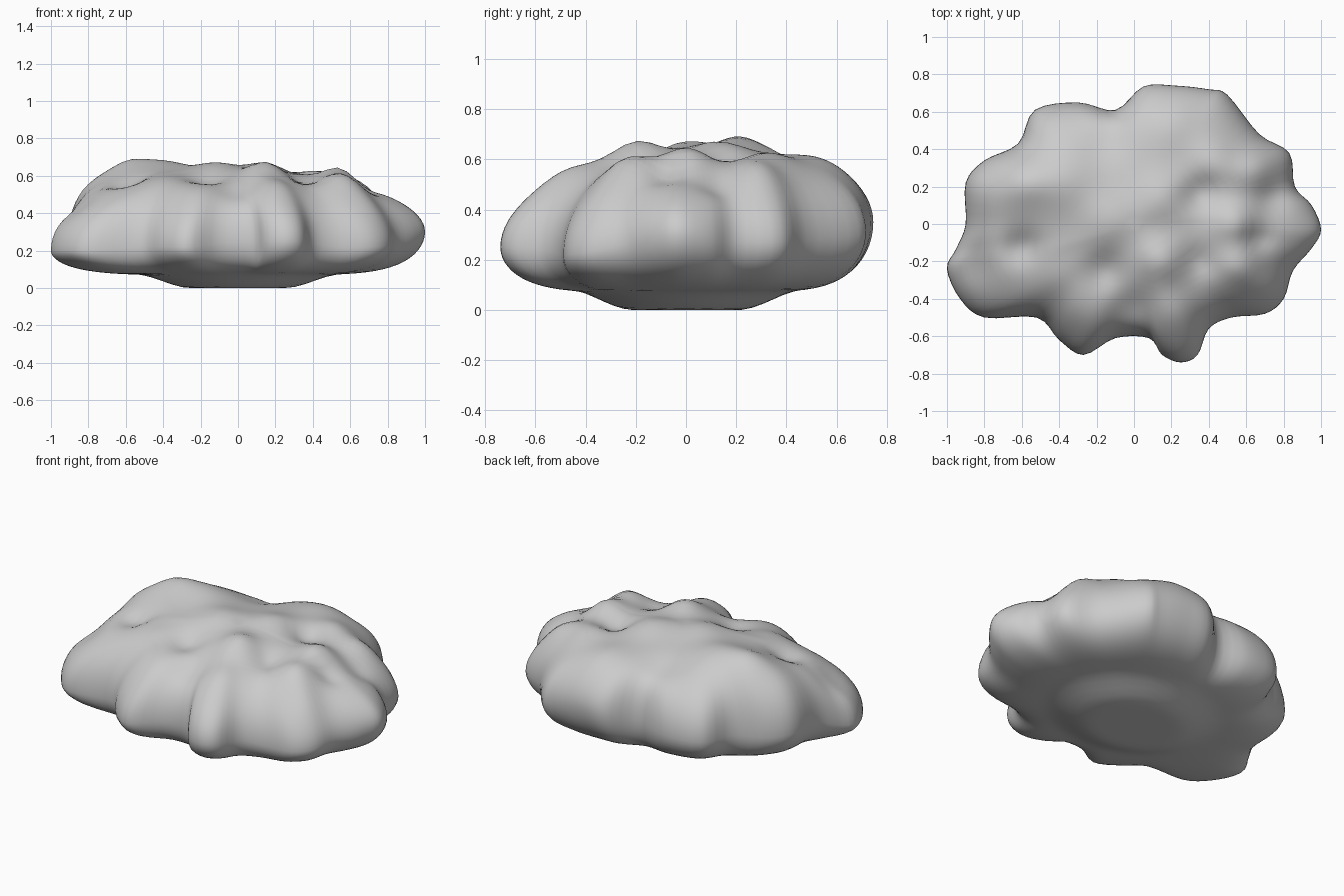
import bpy, bmesh, math
from mathutils import Vector

if "Cube" in bpy.data.objects:
    bpy.data.objects.remove(bpy.data.objects["Cube"])

# lumpy plan outline: x, y, height of the widest point
OUTLINE = [
    (1.0, -.03, .30), (.95, .10, .28), (.86, .20, .27), (.83, .38, .27), (.67, .48, .28),
    (.50, .69, .30), (.40, .72, .32), (.22, .74, .35), (.05, .735, .34), (-.10, .61, .30),
    (-.30, .65, .28), (-.53, .61, .28), (-.62, .43, .28), (-.80, .34, .28), (-.90, .22, .29),
    (-.90, 0, .27), (-.95, -.13, .22), (-1.0, -.24, .20), (-.93, -.40, .20), (-.80, -.50, .20),
    (-.52, -.50, .22), (-.40, -.62, .22), (-.27, -.70, .22), (-.10, -.61, .24), (.08, -.61, .25),
    (.15, -.70, .25), (.25, -.74, .25), (.34, -.70, .25), (.40, -.56, .24), (.52, -.50, .22),
    (.70, -.48, .22), (.80, -.40, .23), (.85, -.25, .26), (.95, -.13, .29)]

# soft bumps and hollows on the top: x, y, radius, height
BUMPS = [
    (-.40, .22, .18, .06), (-.60, .22, .13, .06), (-.80, .18, .13, .02),
    (-.60, -.13, .10, -.07), (-.40, -.30, .13, .02), (-.16, -.25, .10, -.05),
    (0, -.45, .10, -.04), (-.12, .02, .15, .05), (.15, -.20, .12, .07),
    (.14, .13, .14, .05), (.36, .17, .09, -.05), (.45, .33, .12, .05),
    (.20, .56, .16, .03), (.58, -.24, .13, .10), (.35, -.20, .09, -.04),
    (.55, .0, .11, .08), (.67, -.08, .08, -.05), (.74, .13, .09, -.05),
    (.66, .30, .12, .07), (-.15, .45, .12, -.03), (-.88, -.22, .13, -.08),
    (-.28, -.50, .13, .04), (.24, -.48, .13, .04), (.72, -.36, .10, .05)]


def spline(pts, steps):
    """Closed Catmull-Rom curve through the points."""
    pts = [Vector(p) for p in pts]
    n, out = len(pts), []
    for i in range(n):
        a, b, c, d = (pts[(i + k) % n] for k in (-1, 0, 1, 2))
        for s in range(steps):
            t = s / steps
            out.append(.5 * (2 * b + (c - a) * t + (2 * a - 5 * b + 4 * c - d) * t * t
                             + (3 * b - a - 3 * c + d) * t ** 3))
    return out


def surface_point(rim, soft, t):
    """Point from the top pole (t=0) over the rim to the bottom pole (t=pi)."""
    f = math.sin(t)
    p = soft.lerp(rim, f ** 3)          # lobes fade out toward the middle
    x, y = p.x * f, p.y * f
    a = math.atan2(rim.y, rim.x)
    if t > math.pi / 2:
        # flat base that steps up to the underside of the lobes
        s = min(1, max(0, (math.hypot(x / .5, y / .42) - .5) / .6))
        step = .07 * s * s * (3 - 2 * s)
        return Vector((x, y, step + (p.z - step) * (1 - math.sqrt(max(0, 1 - f ** 6)))))
    steep = (2.35 + 2.2 * max(0, math.sin(a))
             + 5 * max(0, math.cos(a - 2.85)) ** 8)
    dome = math.sqrt(max(0, 1 - f ** steep))
    top = .62 + sum(h * math.exp(-((x - bx) ** 2 + (y - by) ** 2) / (r * r))
                    for bx, by, r, h in BUMPS)
    return Vector((x, y, p.z + (top - p.z) * dome))


# cloud-like boulder body
rim_curve = spline(OUTLINE, 4)
n = len(rim_curve)
W = 7
soft_curve = [sum((rim_curve[(i + k) % n] for k in range(-W, W + 1)), Vector((0, 0, 0)))
              / (2 * W + 1) for i in range(n)]
RINGS = 48
bm = bmesh.new()
rings = [[bm.verts.new(surface_point(p, s, math.pi * k / RINGS))
          for p, s in zip(rim_curve, soft_curve)] for k in range(1, RINGS)]
for upper, lower in zip(rings, rings[1:]):
    for i in range(n):
        j = (i + 1) % n
        bm.faces.new((upper[i], lower[i], lower[j], upper[j]))
bm.faces.new(rings[0])
bm.faces.new(rings[-1][::-1])
bmesh.ops.recalc_face_normals(bm, faces=bm.faces[:])
for face in bm.faces:
    face.smooth = True
mesh = bpy.data.meshes.new("boulder")
bm.to_mesh(mesh)
bm.free()
bpy.context.collection.objects.link(bpy.data.objects.new("boulder", mesh))
